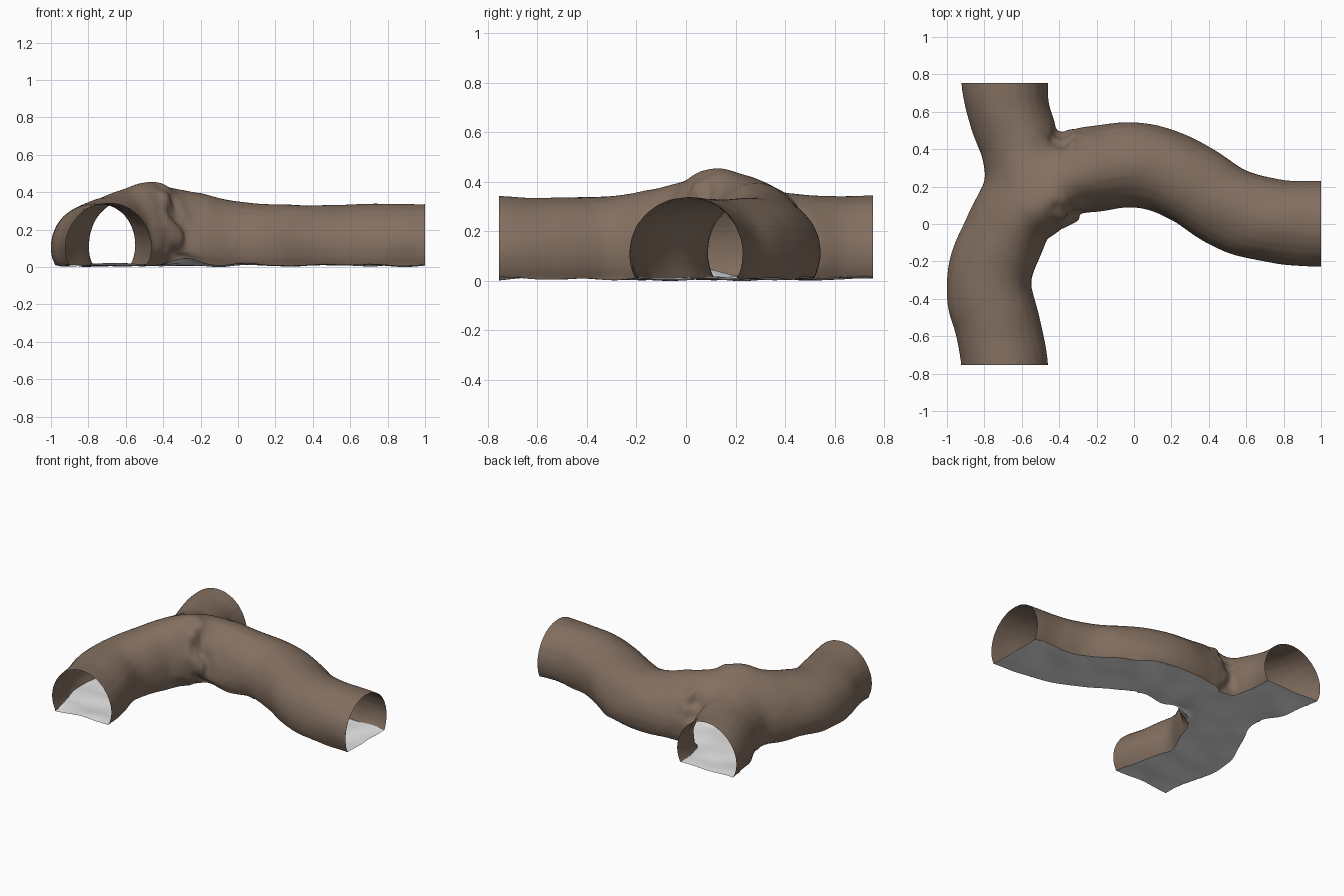
import bpy, bmesh, math
from mathutils import Vector, noise

if "Cube" in bpy.data.objects:
    bpy.data.objects.remove(bpy.data.objects["Cube"])

RADIUS, AXIS_Z, FLOOR_Z = 0.23, 0.11, 0.01


def material(name, rgb):
    m = bpy.data.materials.new(name)
    m.diffuse_color = (*rgb, 1)
    m.use_nodes = True
    m.node_tree.nodes["Principled BSDF"].inputs["Base Color"].default_value = m.diffuse_color
    return m


rock = material("brown rock", (0.228, 0.16, 0.118))
pale = material("pale floor", (0.8, 0.8, 0.8))


def tube(points):
    """Round tube along a smooth path of (x, y, radius factor)."""
    cu = bpy.data.curves.new("path", 'CURVE')
    cu.dimensions = '3D'
    cu.bevel_depth, cu.bevel_resolution = RADIUS, 10
    cu.resolution_u, cu.use_fill_caps = 8, True
    sp = cu.splines.new('BEZIER')
    sp.bezier_points.add(len(points) - 1)
    for bp, (x, y, r) in zip(sp.bezier_points, points):
        bp.co = (x, y, AXIS_Z)
        bp.radius = r
        bp.handle_left_type = bp.handle_right_type = 'AUTO'
    ob = bpy.data.objects.new("path", cu)
    bpy.context.collection.objects.link(ob)
    dg = bpy.context.evaluated_depsgraph_get()
    me = bpy.data.meshes.new_from_object(ob.evaluated_get(dg))
    bpy.data.objects.remove(ob)
    return me


def bump(x, y, cx, cy, s):
    return math.exp(-((x - cx) ** 2 + (y - cy) ** 2) / (2 * s * s))


# Overlapping solids: main tunnel, side branch, fill at the junction
main = tube([(-.69, -.9, 1), (-.69, -.755, 1), (-.73, -.55, 1), (-.775, -.3, .98),
             (-.68, -.03, .98), (-.592, .2, .93), (-.605, .4, .93), (-.67, .6, .97),
             (-.69, .755, 1), (-.69, .9, 1)])
branch = tube([(-.6, .2, .9), (-.4, .265, .97), (-.2, .295, 1), (-.05, .315, .99),
               (.12, .295, .98), (.3, .215, .97), (.5, .09, .97), (.7, .025, .98),
               (1, 0, 1), (1.15, 0, 1)])
bm = bmesh.new()
for me in (main, branch):
    bm.from_mesh(me)
for x, y in ((-.53, .09), (-.46, .14)):
    blob = bmesh.ops.create_uvsphere(bm, u_segments=32, v_segments=20, radius=.185)
    for v in blob["verts"]:
        v.co += Vector((x, y, .155))
bmesh.ops.remove_doubles(bm, verts=bm.verts, dist=.0005)
solid_me = bpy.data.meshes.new("solid")
bm.to_mesh(solid_me)
bm.free()

# Merge into one skin and soften the join
solid = bpy.data.objects.new("solid", solid_me)
bpy.context.collection.objects.link(solid)
rm = solid.modifiers.new("merge", 'REMESH')
rm.mode, rm.voxel_size = 'VOXEL', .015
sm = solid.modifiers.new("soften", 'SMOOTH')
sm.factor, sm.iterations = .5, 6
dg = bpy.context.evaluated_depsgraph_get()
skin = bpy.data.meshes.new_from_object(solid.evaluated_get(dg))
bpy.data.objects.remove(solid)

bm = bmesh.new()
bm.from_mesh(skin)
# Extra softening of the roof over the junction
roof = [v for v in bm.verts if v.co.z > .2 and bump(v.co.x, v.co.y, -.5, .12, .2) > .25]
for i in range(30):
    bmesh.ops.smooth_vert(bm, verts=roof, factor=.5, use_axis_x=True, use_axis_y=True,
                          use_axis_z=True)
bm.normal_update()
# Uneven rock, raised roof at the junction and creased inner corners
for v in bm.verts:
    x, y, z = v.co
    n = v.normal.copy()
    d = .008 * noise.noise(v.co * 5)
    crease = bump(x, y, -.37, .43, .055) + bump(x, y, -.36, .05, .05)
    d += crease * (.045 * noise.noise(v.co * 14) - .012)
    if z > AXIS_Z:
        v.co.z = AXIS_Z + (z - AXIS_Z) * (1 + .55 * bump(x, y, -.44, .09, .235))
    v.co += n * d


# Cut the three open ends and the floor line
def cut(co, no, clear):
    bmesh.ops.bisect_plane(bm, geom=bm.verts[:] + bm.edges[:] + bm.faces[:], dist=1e-5,
                           plane_co=co, plane_no=no, clear_outer=clear)


cut((1, 0, 0), (1, 0, 0), True)
cut((0, .755, 0), (0, 1, 0), True)
cut((0, -.755, 0), (0, -1, 0), True)
cut((0, 0, FLOOR_Z), (0, 0, 1), False)

# Everything under the line becomes the floor
for f in bm.faces:
    f.material_index = int(f.calc_center_median().z < FLOOR_Z)
for v in bm.verts:
    x, y, z = v.co
    if z < FLOOR_Z + 1e-4:
        v.co.z = max(0, FLOOR_Z + .016 * noise.noise(Vector((x * 5, y * 5, 3))))
    if z < .08:
        lift = .045 * bump(x, y, -.28, .06, .07)
        v.co.z += lift * (1 - max(0, z) / .08)


def part(name, index, mat):
    b = bm.copy()
    bmesh.ops.delete(b, geom=[f for f in b.faces if f.material_index != index],
                     context='FACES')
    for f in b.faces:
        f.material_index = 0
        f.smooth = True
    me = bpy.data.meshes.new(name)
    b.to_mesh(me)
    b.free()
    me.materials.append(mat)
    ob = bpy.data.objects.new(name, me)
    bpy.context.collection.objects.link(ob)


part("tunnel_walls", 0, rock)
part("tunnel_floor", 1, pale)
bm.free()
